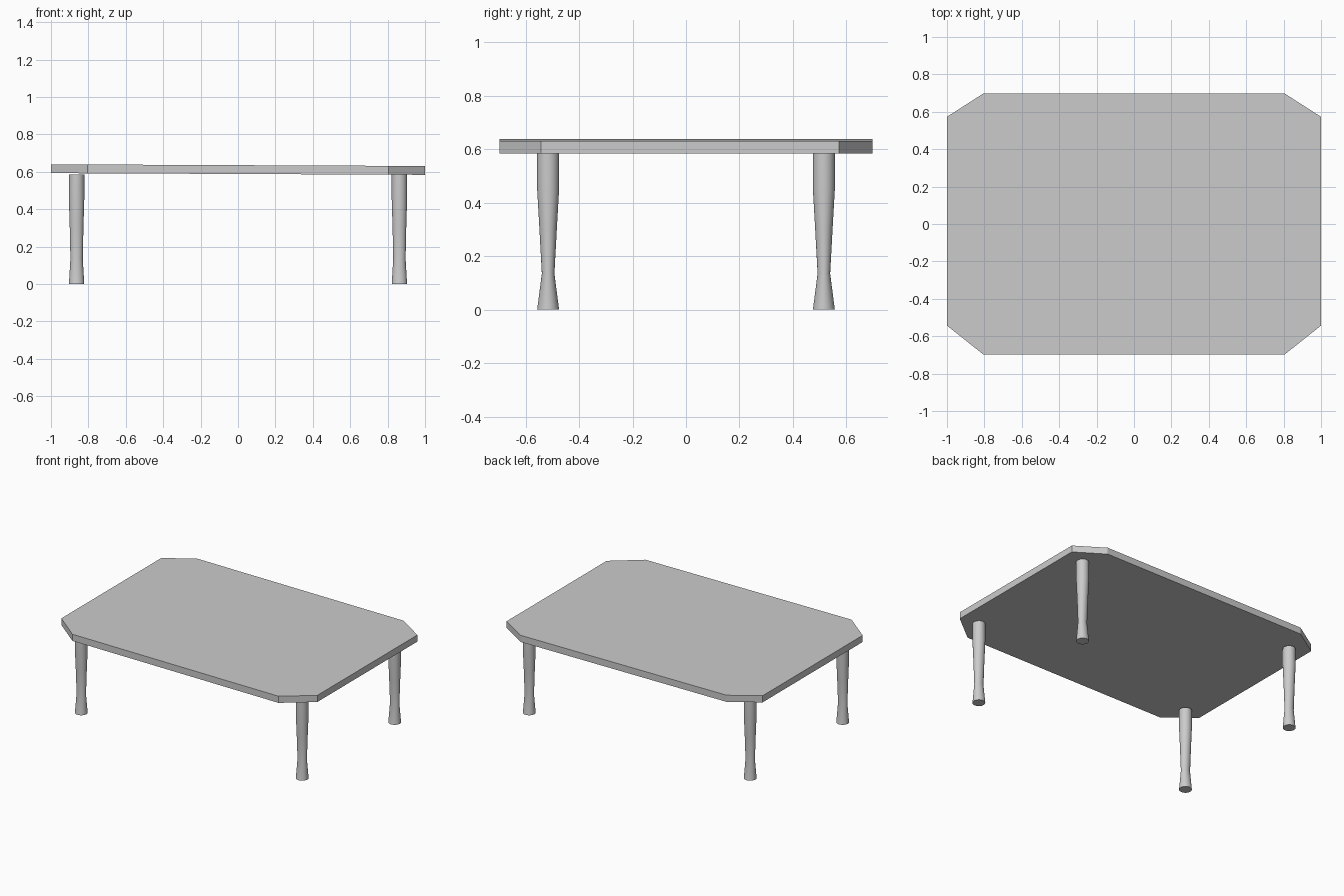
import bpy, bmesh
from math import cos, sin, tau, radians

if "Cube" in bpy.data.objects:
    bpy.data.objects.remove(bpy.data.objects["Cube"])


def finish(name, bm):
    bmesh.ops.recalc_face_normals(bm, faces=bm.faces)
    mesh = bpy.data.meshes.new(name)
    bm.to_mesh(mesh)
    bm.free()
    obj = bpy.data.objects.new(name, mesh)
    bpy.context.collection.objects.link(obj)
    return obj


def loft(name, rings):
    """Closed skin through a stack of equally sized point rings."""
    bm = bmesh.new()
    loops = [[bm.verts.new(p) for p in ring] for ring in rings]
    n = len(loops[0])
    for a, b in zip(loops, loops[1:]):
        for i in range(n):
            j = (i + 1) % n
            bm.faces.new((a[i], a[j], b[j], b[i]))
    bm.faces.new(loops[0][::-1])
    bm.faces.new(loops[-1])
    return finish(name, bm)


# Tabletop: cut-corner slab, very slightly lower on the right
outline = [(-0.805, -0.698), (0.805, -0.698), (1, -0.543), (1, 0.573),
           (0.805, 0.698), (-0.805, 0.698), (-1, 0.573), (-1, -0.543)]
loft("tabletop", [[(x, y, z - 0.0045 * x) for x, y in outline]
                  for z in (0.588, 0.635)])

# Legs: oval waist near the foot (z, radius x, radius y)
profile = [(0, 0.041, 0.041), (0.135, 0.033, 0.0235), (0.3, 0.0365, 0.0325),
           (0.45, 0.041, 0.041), (0.584, 0.041, 0.041)]
SIDES = 32
for side, sx in (("left", -1), ("right", 1)):
    for end, sy in (("front", -1), ("back", 1)):
        leg = loft(f"{end}_{side}_leg", [
            [(sx * 0.863 + rx * cos(tau * i / SIDES),
              sy * 0.516 + ry * sin(tau * i / SIDES), z) for i in range(SIDES)]
            for z, rx, ry in profile])
        bpy.ops.object.select_all(action='DESELECT')
        leg.select_set(True)
        bpy.context.view_layer.objects.active = leg
        bpy.ops.object.shade_smooth_by_angle(angle=radians(30))
